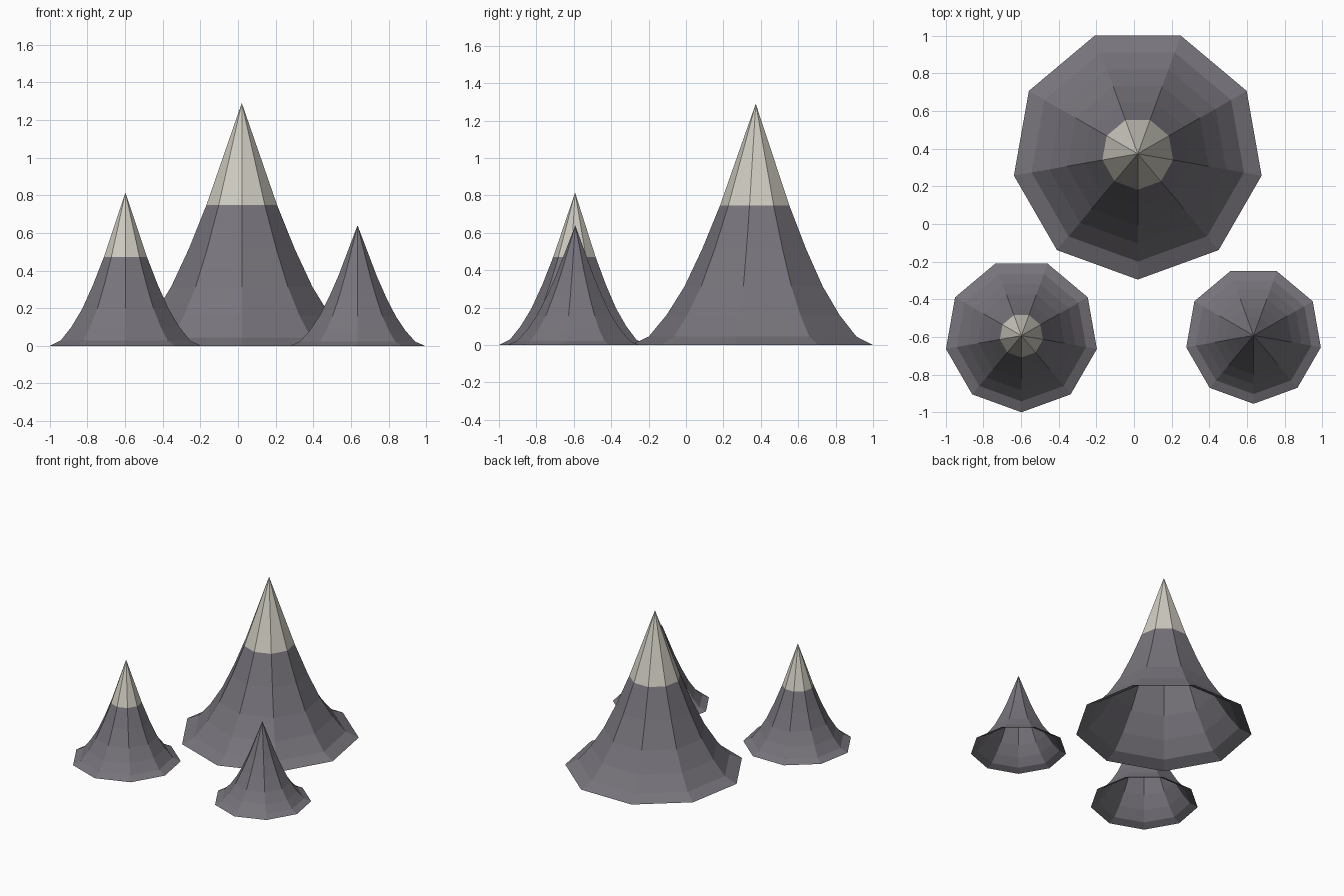
import bpy, bmesh, math

if "Cube" in bpy.data.objects:
    bpy.data.objects.remove(bpy.data.objects["Cube"])

SIDES = 9
# Concave slope: (fraction of base radius, fraction of height)
PROFILE = [(1, 0), (6/7, 0.035), (5/7, 0.124), (4/7, 0.242), (3/7, 0.398), (2/7, 0.579)]


def material(name, color):
    m = bpy.data.materials.new(name)
    m.diffuse_color = (*color, 1)
    m.use_nodes = True
    m.node_tree.nodes["Principled BSDF"].inputs["Base Color"].default_value = m.diffuse_color
    return m


rock = material("grey rock", (0.185, 0.175, 0.2))
snow = material("pale snow", (0.62, 0.60, 0.53))


def peak(name, x, y, radius, height, snowy):
    bm = bmesh.new()
    # Rings of the slope, one corner pointing to the front
    rings = []
    for r, z in PROFILE:
        ring = []
        for i in range(SIDES):
            a = -math.pi / 2 + 2 * math.pi * i / SIDES
            ring.append(bm.verts.new((radius * r * math.cos(a),
                                      radius * r * math.sin(a), height * z)))
        rings.append(ring)
    # Rock slope, open underneath
    for low, high in zip(rings, rings[1:]):
        for i in range(SIDES):
            j = (i + 1) % SIDES
            bm.faces.new((low[i], low[j], high[j], high[i]))
    # Pointed summit, with a snow cap on the tall peaks
    tip = bm.verts.new((0, 0, height))
    for i in range(SIDES):
        f = bm.faces.new((rings[-1][i], rings[-1][(i + 1) % SIDES], tip))
        f.material_index = 1 if snowy else 0
    mesh = bpy.data.meshes.new(name)
    bm.to_mesh(mesh)
    bm.free()
    mesh.materials.append(rock)
    mesh.materials.append(snow)
    obj = bpy.data.objects.new(name, mesh)
    obj.location = (x, y, 0)
    bpy.context.collection.objects.link(obj)


peak("main_peak", 0.02, 0.373, 0.668, 1.29, True)
peak("left_peak", -0.598, -0.593, 0.407, 0.815, True)
peak("right_peak", 0.635, -0.592, 0.363, 0.64, False)
